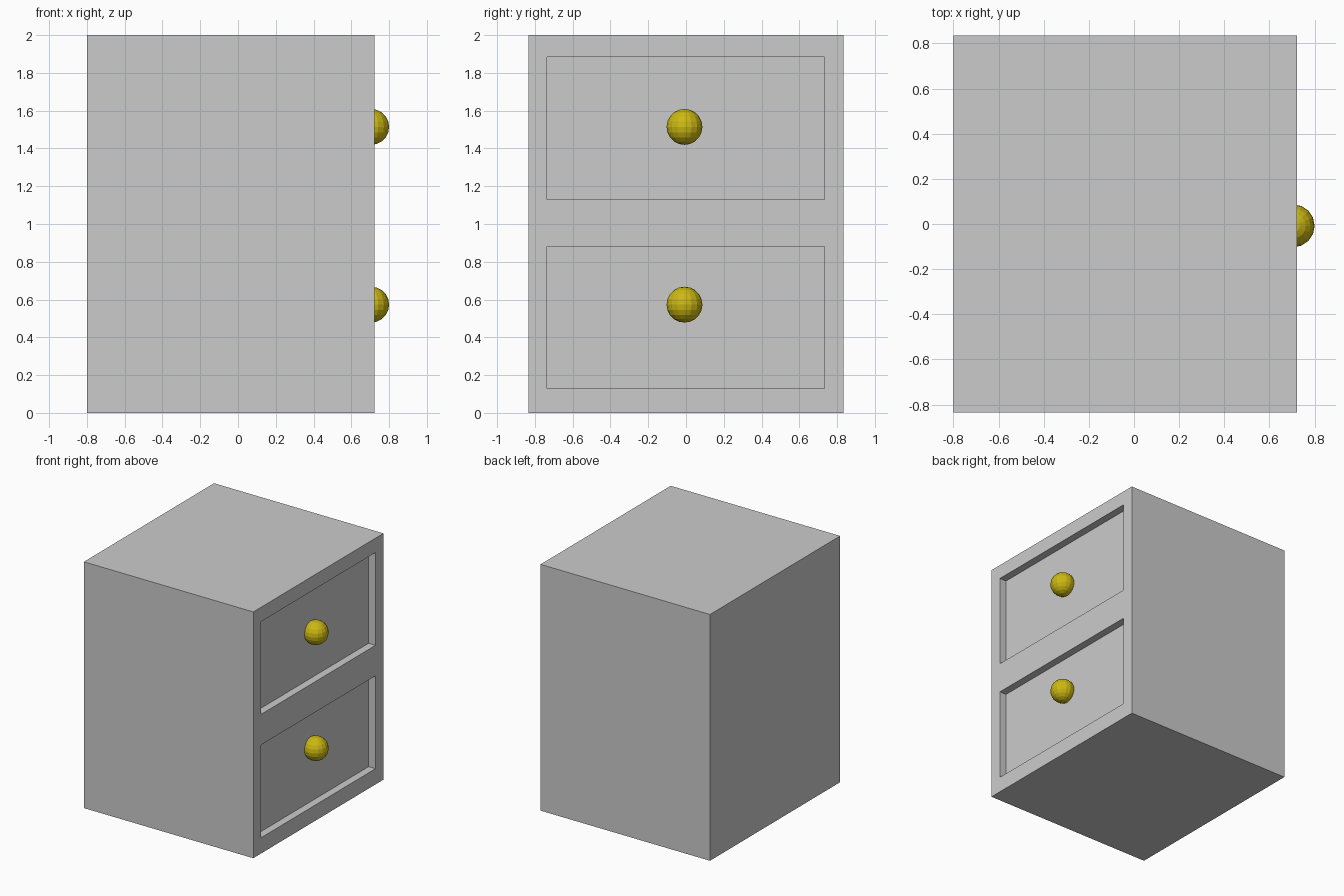
import bpy, bmesh
from mathutils import Vector, Matrix

if "Cube" in bpy.data.objects:
    bpy.data.objects.remove(bpy.data.objects["Cube"])


def material(name, rgb):
    m = bpy.data.materials.new(name)
    m.diffuse_color = (*rgb, 1)
    m.use_nodes = True
    m.node_tree.nodes["Principled BSDF"].inputs["Base Color"].default_value = m.diffuse_color
    return m


grey = material("cabinet grey", (0.6, 0.6, 0.6))
yellow = material("knob yellow", (0.6, 0.48, 0.006))


def finish(name, bm, mat):
    bmesh.ops.recalc_face_normals(bm, faces=bm.faces)
    mesh = bpy.data.meshes.new(name)
    bm.to_mesh(mesh)
    bm.free()
    mesh.materials.append(mat)
    ob = bpy.data.objects.new(name, mesh)
    bpy.context.collection.objects.link(ob)
    return ob


def box(name, lo, hi):
    lo, hi = Vector(lo), Vector(hi)
    bm = bmesh.new()
    bmesh.ops.create_cube(bm, size=1, matrix=Matrix.Translation((lo + hi) / 2)
                          @ Matrix.Diagonal((*(hi - lo), 1)))
    return finish(name, bm, grey)


# Cabinet body
cabinet = box("cabinet", (-0.80, -0.835, 0), (0.722, 0.835, 2))

for label, z0, z1, knob_z in (("lower", 0.128, 0.882, 0.573), ("upper", 1.13, 1.883, 1.514)):
    # Recessed drawer front
    cutter = box(label + "_drawer_cutter", (0.66, -0.735, z0), (0.9, 0.733, z1))
    cutter.hide_render = True
    cutter.hide_set(True)
    cut = cabinet.modifiers.new(label + " recess", 'BOOLEAN')
    cut.operation = 'DIFFERENCE'
    cut.solver = 'EXACT'
    cut.object = cutter

    # Round knob
    bm = bmesh.new()
    bmesh.ops.create_uvsphere(bm, u_segments=16, v_segments=10, radius=0.095,
                              matrix=Matrix.Translation((0.705, -0.008, knob_z)))
    finish(label + "_knob", bm, yellow)
